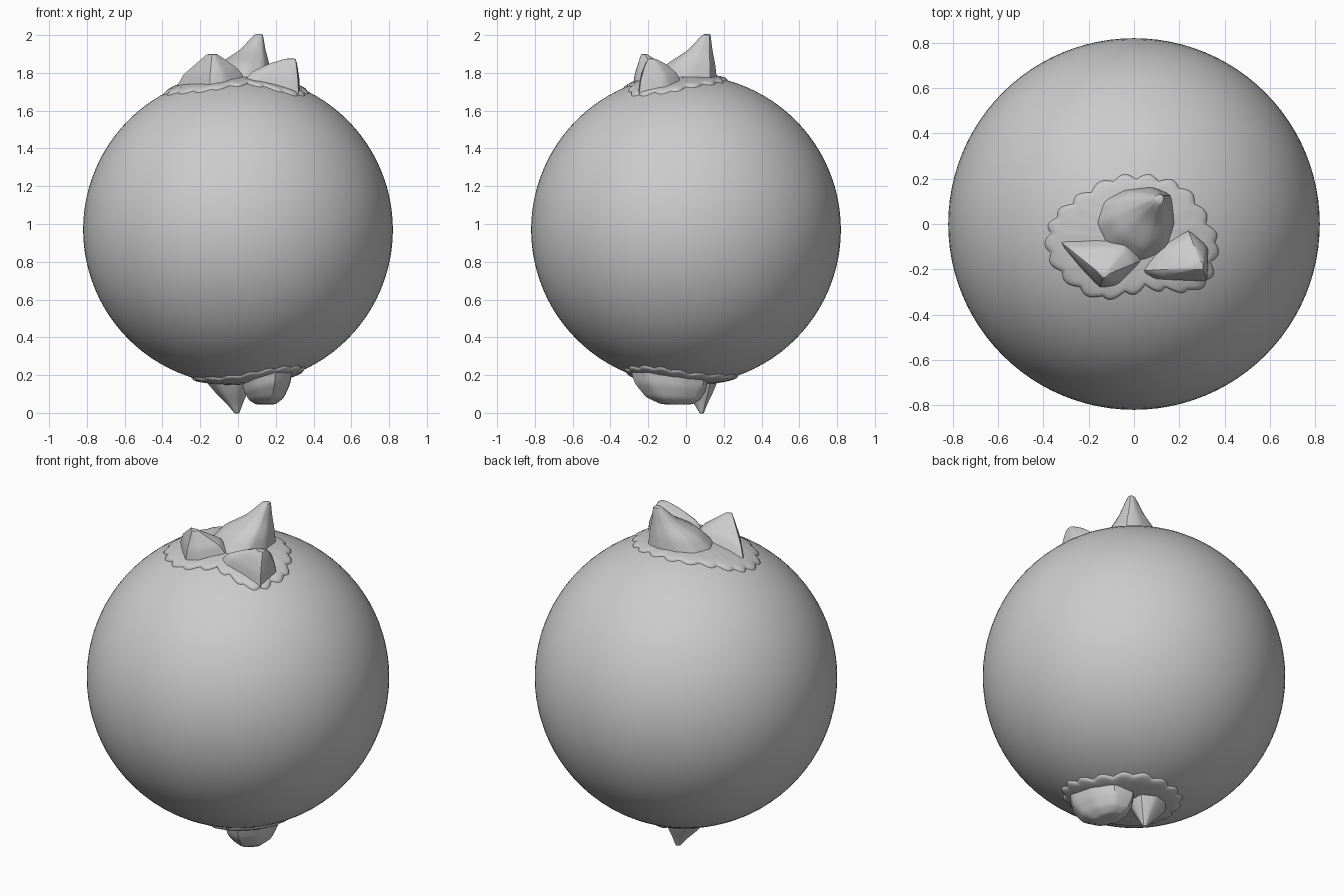
import bpy, bmesh, math
from mathutils import Vector

if "Cube" in bpy.data.objects:
    bpy.data.objects.remove(bpy.data.objects["Cube"])

R, CZ = 0.82, 0.97


def surf(x, y, side, lift=0.0):
    """Point over (x, y) on the ball, lifted along the normal; side is +1 top, -1 bottom."""
    v = Vector((x, y, side * math.sqrt(R * R - x * x - y * y)))
    return v.normalized() * (R + lift) + Vector((0, 0, CZ))


def finish(name, bm, angle):
    bmesh.ops.recalc_face_normals(bm, faces=bm.faces)
    me = bpy.data.meshes.new(name)
    bm.to_mesh(me)
    bm.free()
    ob = bpy.data.objects.new(name, me)
    bpy.context.collection.objects.link(ob)
    bpy.ops.object.select_all(action='DESELECT')
    ob.select_set(True)
    bpy.context.view_layer.objects.active = ob
    bpy.ops.object.shade_smooth_by_angle(angle=math.radians(angle))
    return ob


def skin(bm, rings):
    n = len(rings[0])
    for a, b in zip(rings, rings[1:]):
        for i in range(n):
            j = (i + 1) % n
            bm.faces.new((a[i], a[j], b[j], b[i]))


def rock(name, base, peak, side, levels):
    """Outline drawn in toward a leaning peak; levels are (inset, height) fractions."""
    bm = bmesh.new()
    p = Vector(peak)
    rings = []
    for t, h in [(0, -0.2), (0, 0)] + levels:
        ring = []
        for x, y in base:
            s = surf(x, y, side)
            q = s.lerp(p, t)
            q.z = s.z + (p.z - s.z) * h
            ring.append(bm.verts.new(q))
        rings.append(ring)
    skin(bm, rings)
    bm.faces.new(rings[0])
    bm.faces.new(rings[-1])
    crease = bm.edges.layers.float.new('crease_edge')
    for e in bm.edges:
        e[crease] = 0.45
    ob = finish(name, bm, 50)
    sub = ob.modifiers.new('Soften', 'SUBSURF')
    sub.levels = sub.render_levels = 2


def foam(name, notches, centre, side):
    """Thin scalloped skirt hugging the ball, one lobe between each pair of notches."""
    c = Vector(centre)
    rim, n = [], len(notches)
    for i in range(n):
        a, b = Vector(notches[i]), Vector(notches[(i + 1) % n])
        out = ((a + b) / 2 - c).normalized()
        for k in range(8):
            rim.append(a.lerp(b, k / 8) + out * 0.027 * math.sin(math.pi * k / 8))
    bm = bmesh.new()
    rings = []
    for t, lift in ((0.3, 0.004), (0.6, 0.008), (0.8, 0.011), (0.9, 0.013),
                    (0.95, 0.011), (0.985, 0.005), (1.0, -0.006)):
        rings.append([bm.verts.new(surf(*c.lerp(q, t), side, lift)) for q in rim])
    skin(bm, rings)
    bm.faces.new(rings[0])
    bm.normal_update()
    finish(name, bm, 60)


# ball
bm = bmesh.new()
bmesh.ops.create_uvsphere(bm, u_segments=96, v_segments=48, radius=R)
bmesh.ops.translate(bm, verts=bm.verts, vec=(0, 0, CZ))
finish('ball', bm, 60)

# top rocks
rock('top_main_rock',
     [(-0.17, 0.0), (-0.12, -0.1), (0.03, -0.17), (0.14, -0.12), (0.18, 0.0),
      (0.165, 0.13), (0.08, 0.165), (-0.05, 0.15), (-0.14, 0.1)],
     (0.125, 0.125, 2.01), 1, [(0.22, 0.32), (0.6, 0.62), (0.88, 0.98)])
rock('top_left_rock',
     [(-0.34, -0.07), (-0.24, -0.19), (-0.15, -0.285), (-0.07, -0.27),
      (0.04, -0.16), (-0.02, -0.07), (-0.18, -0.07)],
     (-0.135, -0.23, 1.9), 1, [(0.2, 0.4), (0.55, 0.72), (0.85, 1.0)])
rock('top_right_rock',
     [(0.03, -0.21), (0.09, -0.245), (0.21, -0.25), (0.325, -0.255),
      (0.33, -0.1), (0.24, -0.02), (0.12, -0.1)],
     (0.3, -0.19, 1.875), 1, [(0.15, 0.4), (0.5, 0.78), (0.82, 1.0)])

# bottom rocks
rock('bottom_main_rock',
     [(0.02, -0.1), (0.08, -0.24), (0.2, -0.3), (0.29, -0.2),
      (0.28, -0.03), (0.22, 0.1), (0.1, 0.12), (0.04, 0.04)],
     (0.14, -0.02, 0.045), -1, [(0.08, 0.4), (0.3, 0.8), (0.6, 1.0)])
rock('bottom_spike_rock',
     [(-0.18, 0.06), (-0.12, -0.03), (0.0, -0.03), (0.07, 0.04),
      (0.06, 0.13), (-0.02, 0.17), (-0.11, 0.15)],
     (0.0, 0.085, -0.003), -1, [(0.3, 0.35), (0.65, 0.7), (0.9, 1.0)])

# foam skirts
foam('top_foam',
     [(-0.37, -0.04), (-0.34, 0.03), (-0.27, 0.09), (-0.19, 0.14), (-0.09, 0.19),
      (0.01, 0.2), (0.11, 0.19), (0.2, 0.16), (0.27, 0.09), (0.32, 0.0),
      (0.36, -0.08), (0.34, -0.17), (0.32, -0.25), (0.24, -0.29), (0.14, -0.28),
      (0.05, -0.27), (-0.04, -0.3), (-0.14, -0.32), (-0.24, -0.28), (-0.32, -0.21),
      (-0.37, -0.13)], (0, -0.06), 1)
d = math.sqrt(0.5)
oval = []
for i in range(17):
    a = 2 * math.pi * i / 17
    u, w = 0.31 * math.cos(a), (0.25 + 0.02 * math.cos(3 * a)) * math.sin(a)
    oval.append((0.06 + d * (u + w), -0.03 + d * (w - u)))
foam('bottom_foam', oval, (0.06, -0.03), -1)
